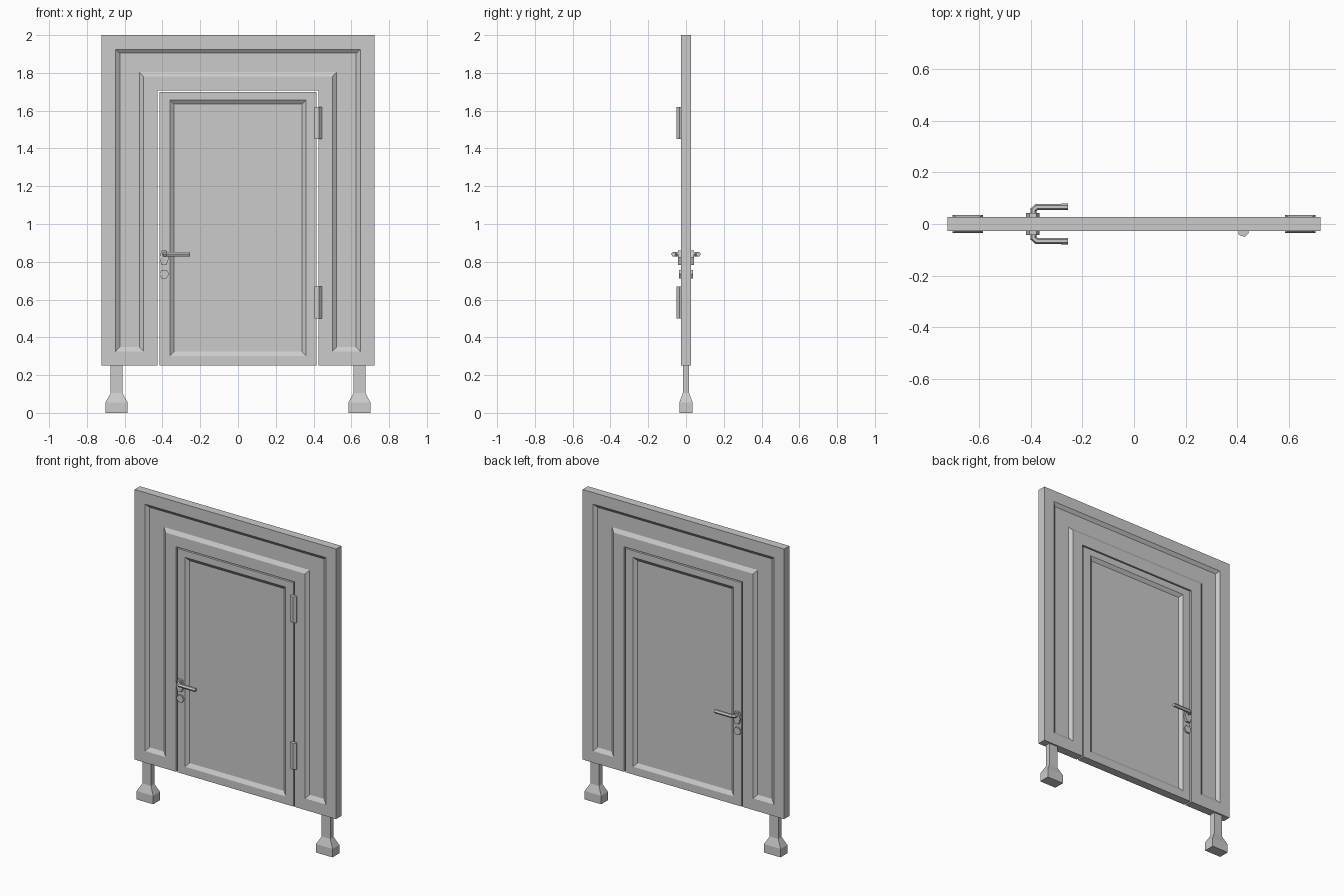
import bpy, bmesh
from math import cos, sin, pi

if "Cube" in bpy.data.objects:
    bpy.data.objects.remove(bpy.data.objects["Cube"])

grey = bpy.data.materials.new("light_grey")
grey.use_nodes = True
grey.diffuse_color = (0.6, 0.6, 0.6, 1)
grey.node_tree.nodes["Principled BSDF"].inputs["Base Color"].default_value = (0.6, 0.6, 0.6, 1)

T = 0.027       # half thickness of the slabs
FLOOR = 0.011   # half thickness in the recessed fields


def loft(name, rings):
    """Join matching rings of points with quads and cap both ends."""
    bm = bmesh.new()
    loops = [[bm.verts.new(p) for p in ring] for ring in rings]
    for a, b in zip(loops, loops[1:]):
        n = len(a)
        for i in range(n):
            j = (i + 1) % n
            bm.faces.new((a[i], a[j], b[j], b[i]))
    bm.faces.new(loops[0])
    bm.faces.new(loops[-1])
    bmesh.ops.recalc_face_normals(bm, faces=bm.faces)
    mesh = bpy.data.meshes.new(name)
    bm.to_mesh(mesh)
    bm.free()
    mesh.materials.append(grey)
    obj = bpy.data.objects.new(name, mesh)
    bpy.context.collection.objects.link(obj)
    return obj


def arch(outer, top, inner, inner_top, bottom):
    return [(-outer, bottom), (-outer, top), (outer, top), (outer, bottom),
            (inner, bottom), (inner, inner_top), (-inner, inner_top), (-inner, bottom)]


def rect(half, bottom, top):
    return [(-half, bottom), (-half, top), (half, top), (half, bottom)]


def slab(name, outline, rim, field):
    """Slab with the same chamfered recess on front and back."""
    steps = [(field, FLOOR), (rim, T), (outline, T)]
    steps = [(s, -d) for s, d in steps] + [(s, d) for s, d in reversed(steps)]
    return loft(name, [[(x, y, z) for x, z in s] for s, y in steps])


# Arched frame and door leaf
slab("door_frame",
     arch(0.722, 2.0, 0.425, 1.708, 0.25),
     arch(0.648, 1.925, 0.50, 1.78, 0.325),
     arch(0.626, 1.904, 0.522, 1.804, 0.349))
slab("door_leaf",
     rect(0.415, 0.25, 1.70),
     rect(0.361, 0.30, 1.657),
     rect(0.339, 0.324, 1.635))

# Feet: a slim post flaring into a block
for side, label in ((1, "left"), (-1, "right")):
    rings = []
    for z, hx, hy in ((0, 0.059, 0.035), (0.055, 0.059, 0.035),
                      (0.105, 0.031, 0.017), (0.252, 0.031, 0.017)):
        rings.append([(side * 0.643 + sx * hx, sy * hy, z)
                      for sx, sy in ((-1, -1), (1, -1), (1, 1), (-1, 1))])
    loft(label + "_foot", rings)

# Hinges on the front
section = [(0.405, -0.025), (0.404, -0.041), (0.428, -0.05),
           (0.444, -0.034), (0.441, -0.025)]
for label, low in (("lower_hinge", 0.5), ("upper_hinge", 1.45)):
    loft(label, [[(x, y, z) for x, y in section] for z in (low, low + 0.17)])


def hexagon(x, z, rx, rz, y):
    return [(x + rx * cos(i * pi / 3), y, z + rz * sin(i * pi / 3)) for i in range(6)]


# Handle, rosette and lock cover on both faces
for side, label in ((-1, "front"), (1, "back")):
    for part, z, rz, out in (("rosette", 0.822, 0.044, 0.042),
                             ("lock_cover", 0.735, 0.026, 0.036)):
        loft(label + "_" + part,
             [hexagon(-0.391, z, 0.026, rz, side * y) for y in (0.02, out)])

    curve = bpy.data.curves.new(label + "_handle", "CURVE")
    curve.dimensions = "3D"
    curve.bevel_depth = 0.0125
    curve.bevel_resolution = 1
    curve.use_fill_caps = True
    path = [(-0.389, 0.03), (-0.389, 0.055), (-0.376, 0.066), (-0.255, 0.066)]
    spline = curve.splines.new("POLY")
    spline.points.add(len(path) - 1)
    for point, (x, y) in zip(spline.points, path):
        point.co = (x, side * y, 0.84, 1)
    spline.use_smooth = False
    curve.materials.append(grey)
    bpy.context.collection.objects.link(bpy.data.objects.new(label + "_handle", curve))
